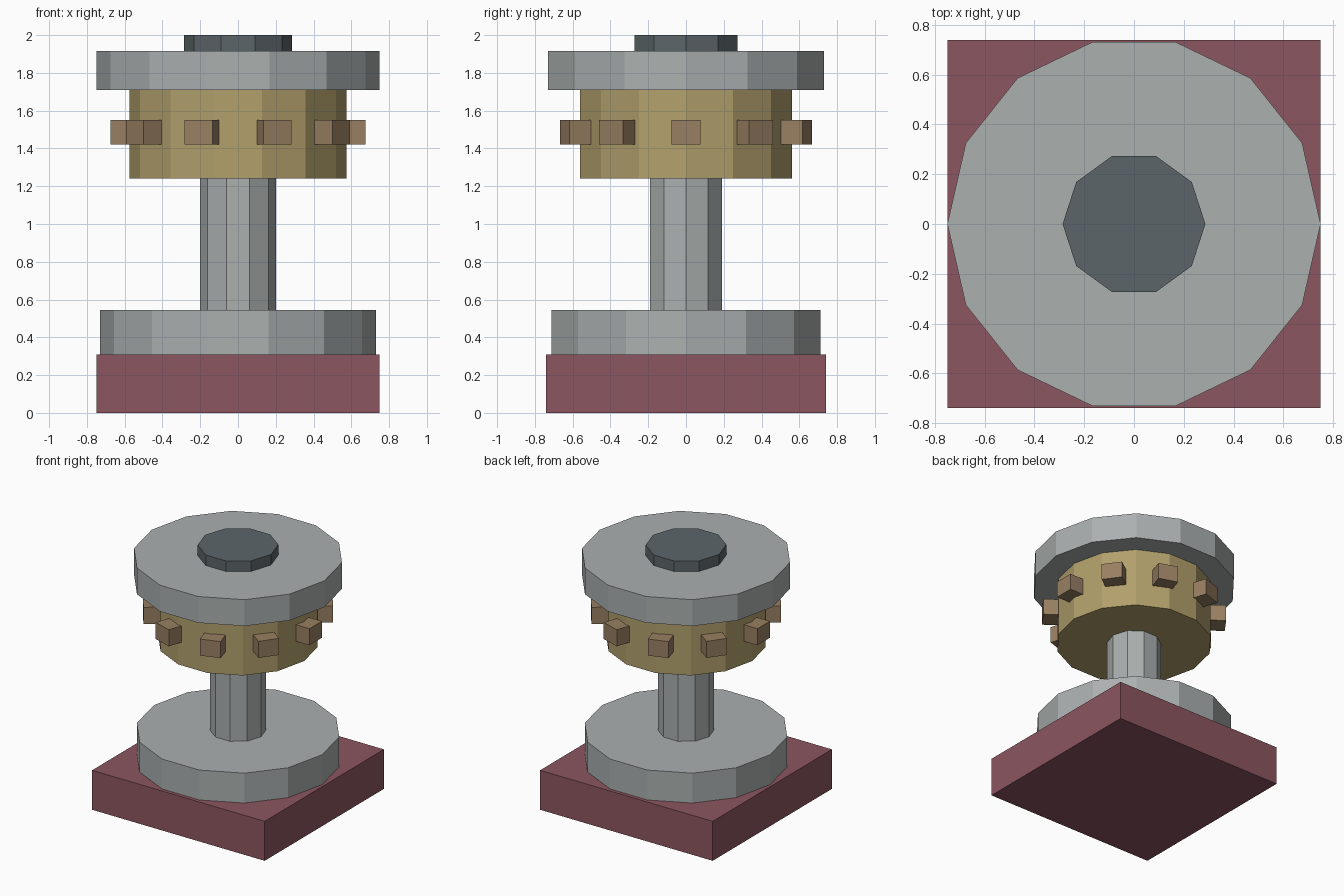
import bpy, bmesh, math
from mathutils import Matrix

if "Cube" in bpy.data.objects:
    bpy.data.objects.remove(bpy.data.objects["Cube"])


def material(name, r, g, b):
    m = bpy.data.materials.new(name)
    m.diffuse_color = (r, g, b, 1)
    m.use_nodes = True
    m.node_tree.nodes["Principled BSDF"].inputs["Base Color"].default_value = m.diffuse_color
    return m


RED = material("dusty red", 0.262, 0.093, 0.117)
GREY = material("light grey", 0.405, 0.432, 0.430)
BRASS = material("brass", 0.445, 0.352, 0.150)
BROWN = material("brown", 0.314, 0.212, 0.122)
SLATE = material("dark slate", 0.107, 0.130, 0.141)


def finish(name, bm, mat):
    me = bpy.data.meshes.new(name)
    bm.to_mesh(me)
    bm.free()
    me.materials.append(mat)
    ob = bpy.data.objects.new(name, me)
    bpy.context.collection.objects.link(ob)
    return ob


def box(name, size, loc, mat, angle=0.0):
    bm = bmesh.new()
    m = (Matrix.Rotation(angle, 4, 'Z') @ Matrix.Translation(loc)
         @ Matrix.Diagonal((*size, 1)))
    bmesh.ops.create_cube(bm, size=1, matrix=m)
    return finish(name, bm, mat)


def prism(name, sides, radius, z0, z1, mat):
    """Upright prism with one corner on the +x axis."""
    bm = bmesh.new()
    ring = [bm.verts.new((radius * math.cos(math.tau * i / sides),
                          radius * math.sin(math.tau * i / sides), z0))
            for i in range(sides)]
    face = bm.faces.new(ring)
    out = bmesh.ops.extrude_face_region(bm, geom=[face], use_keep_orig=True)
    top = [v for v in out["geom"] if isinstance(v, bmesh.types.BMVert)]
    bmesh.ops.translate(bm, verts=top, vec=(0, 0, z1 - z0))
    bmesh.ops.recalc_face_normals(bm, faces=bm.faces)
    return finish(name, bm, mat)


# Square plinth and the stacked round parts
box("plinth", (1.5, 1.48, 0.31), (0, 0, 0.155), RED)
prism("lower_disc", 14, 0.73, 0.31, 0.545, GREY)
prism("column", 10, 0.20, 0.545, 1.24, GREY)
prism("drum", 14, 0.575, 1.24, 1.71, BRASS)
prism("upper_disc", 14, 0.75, 1.71, 1.917, GREY)
prism("cap", 10, 0.287, 1.917, 2.0, SLATE)

# Ring of studs around the drum
for i in range(10):
    box(f"stud_{i + 1}", (0.155, 0.155, 0.13), (0.5975, 0, 1.485), BROWN,
        math.tau * i / 10)
